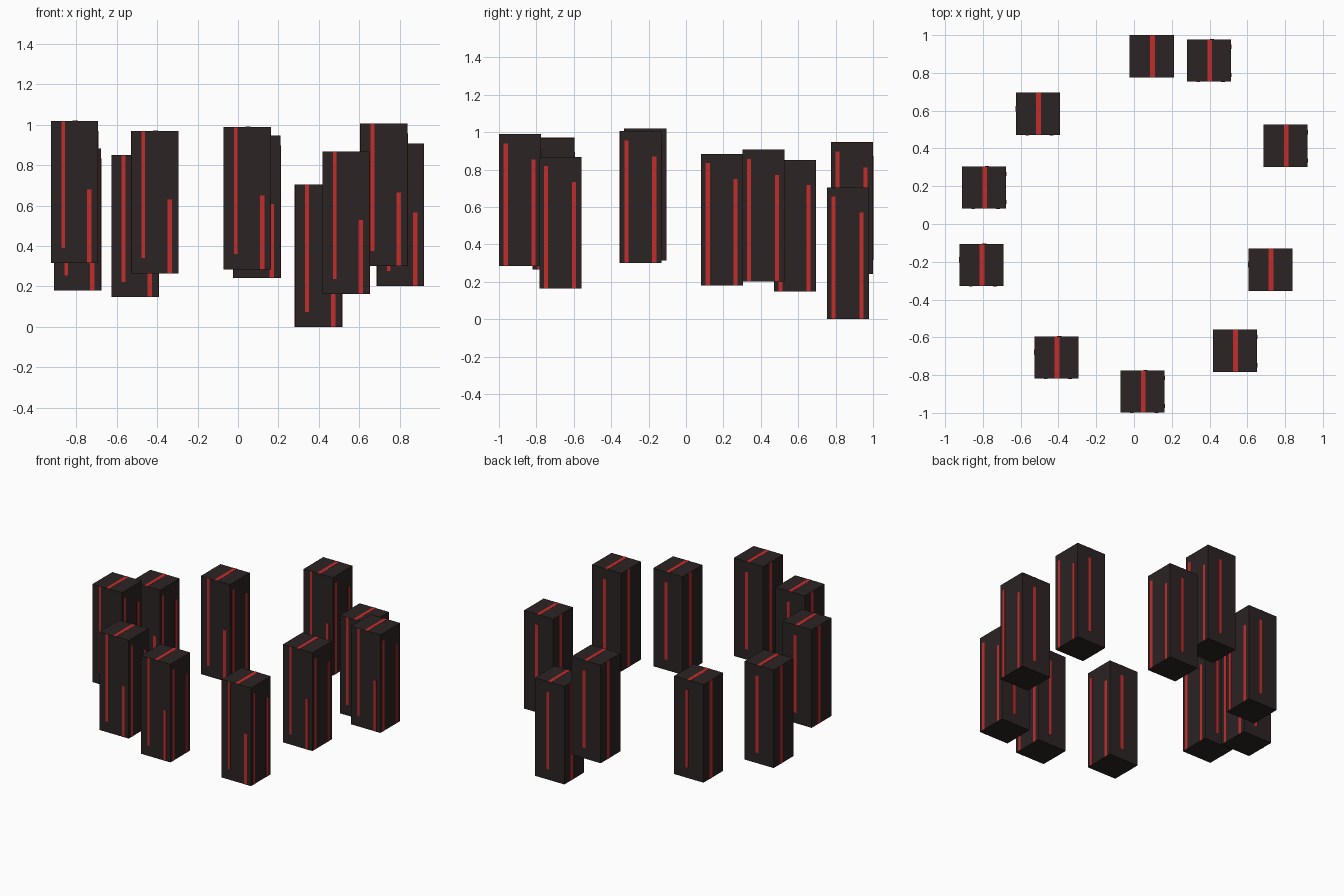
import bpy, bmesh
from mathutils import Vector

if "Cube" in bpy.data.objects:
    bpy.data.objects.remove(bpy.data.objects["Cube"])

W, D, H = 0.233, 0.224, 0.704   # pillar size
T = 0.0012                      # stripe stand-off

def material(name, rgb):
    m = bpy.data.materials.new(name)
    m.diffuse_color = (*rgb, 1)
    m.use_nodes = True
    m.node_tree.nodes["Principled BSDF"].inputs["Base Color"].default_value = m.diffuse_color
    return m

dark = material("charcoal", (0.025, 0.017, 0.017))
red = material("red", (0.55, 0.026, 0.026))

def add_box(bm, lo, hi):
    lo, hi = Vector(lo), Vector(hi)
    verts = bmesh.ops.create_cube(bm, size=1)["verts"]
    for v in verts:
        v.co = (lo + hi) / 2 + Vector(a * b for a, b in zip(v.co, hi - lo))

def make_object(name, boxes, mat, loc):
    bm = bmesh.new()
    for lo, hi in boxes:
        add_box(bm, lo, hi)
    me = bpy.data.meshes.new(name)
    bm.to_mesh(me)
    bm.free()
    me.materials.append(mat)
    ob = bpy.data.objects.new(name, me)
    ob.location = loc
    bpy.context.collection.objects.link(ob)

def side_x(sign, y, w, z0, z1):     # stripe on the left or right face
    a, b = sorted((sign * (W / 2 - T), sign * (W / 2 + T)))
    return (a, y - w / 2, z0), (b, y + w / 2, z1)

def side_y(sign, x, w, z0, z1):     # stripe on the front or back face
    a, b = sorted((sign * (D / 2 - T), sign * (D / 2 + T)))
    return (x - w / 2, a, z0), (x + w / 2, b, z1)

pillar = [((-W / 2, -D / 2, 0), (W / 2, D / 2, H))]
stripes = [
    ((-0.010, -D / 2, H - T), (0.016, D / 2, H + T)),   # top
    side_y(-1, 0.073, 0.022, 0, 0.365),                 # front, lower
    side_y(-1, -0.057, 0.018, 0.075, H),                # front, upper
    side_x(1, -0.077, 0.022, 0, 0.655),                 # right pair
    side_x(1, 0.072, 0.022, 0, 0.57),
    side_x(-1, 0.028, 0.03, 0, H),                      # left
    side_y(1, 0.015, 0.022, 0.075, 0.63),               # back
]

# Ring of floating pillars
places = [
    (0.094, 0.888, 0.242), (0.398, 0.866, 0.0), (0.803, 0.414, 0.202),
    (0.722, -0.242, 0.301), (0.535, -0.671, 0.163), (0.046, -0.887, 0.285),
    (-0.411, -0.707, 0.265), (-0.808, -0.217, 0.315), (-0.793, 0.193, 0.179),
    (-0.509, 0.583, 0.147),
]
for i, p in enumerate(places, 1):
    make_object(f"pillar_{i}", pillar, dark, p)
    make_object(f"pillar_stripes_{i}", stripes, red, p)
